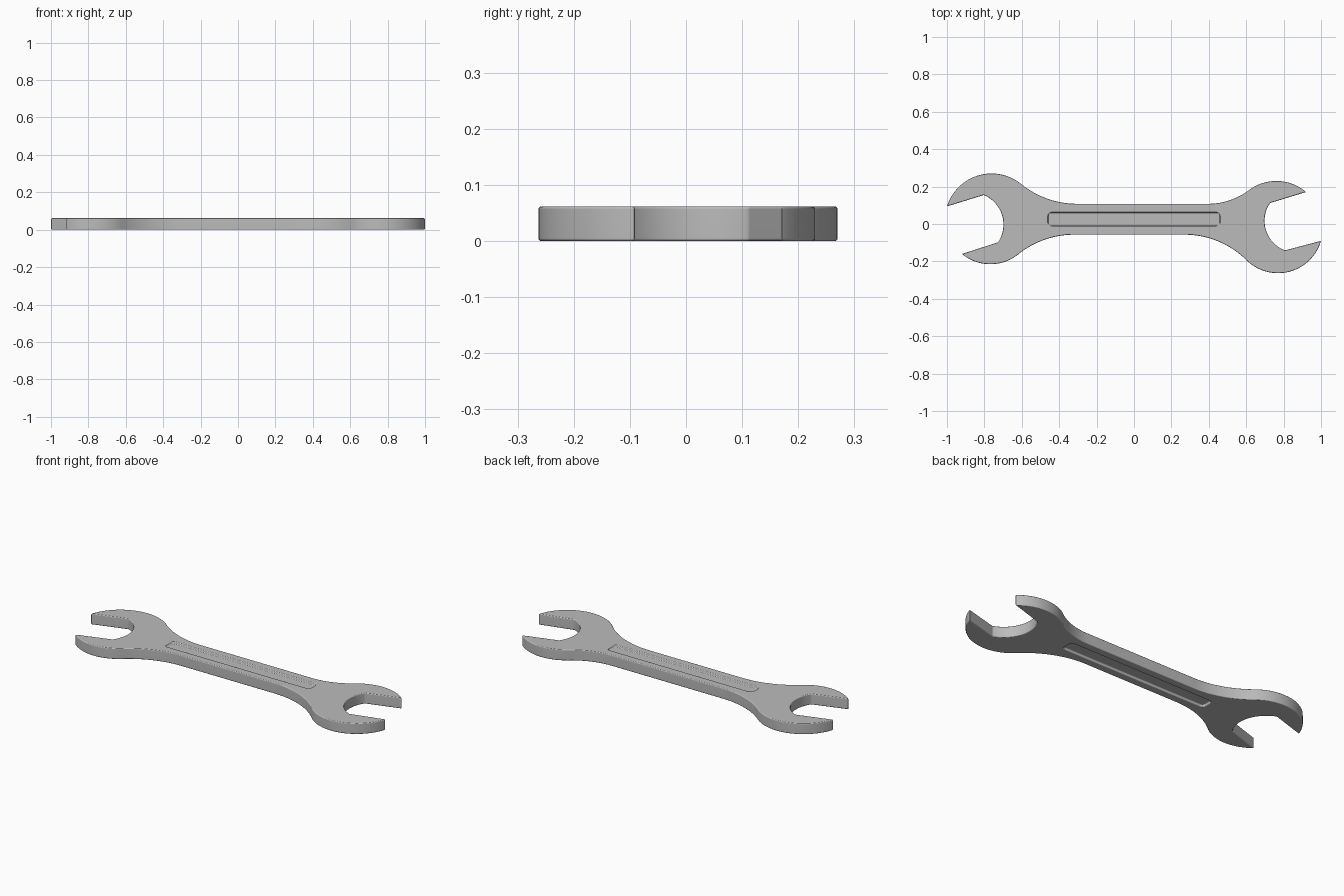
import bpy, bmesh, math
from mathutils import Vector

if "Cube" in bpy.data.objects:
    bpy.data.objects.remove(bpy.data.objects["Cube"], do_unlink=True)

THICK = 0.062
HANDLE_TOP, HANDLE_BOTTOM = 0.108, -0.057


def arc(a, mid, b, steps=16):
    """Points of the circular arc from a through mid to b."""
    (ax, ay), (bx, by), (cx, cy) = a, mid, b
    d = 2 * (ax * (by - cy) + bx * (cy - ay) + cx * (ay - by))
    sa, sb, sc = ax * ax + ay * ay, bx * bx + by * by, cx * cx + cy * cy
    ox = (sa * (by - cy) + sb * (cy - ay) + sc * (ay - by)) / d
    oy = (sa * (cx - bx) + sb * (ax - cx) + sc * (bx - ax)) / d
    r = math.hypot(ax - ox, ay - oy)
    start, via, end = (math.atan2(p[1] - oy, p[0] - ox) for p in (a, mid, b))
    full = 2 * math.pi
    sweep = (end - start) % full
    if (via - start) % full > sweep:
        sweep -= full
    return [(ox + r * math.cos(start + sweep * i / steps),
             oy + r * math.sin(start + sweep * i / steps)) for i in range(steps + 1)]


def neck(handle, head):
    """Concave curve leaving the straight handle tangentially, towards the head."""
    dx, dy = head[0] - handle[0], head[1] - handle[1]
    r = (dx * dx + dy * dy) / (2 * dy)
    half = math.asin(dx / abs(r)) / 2
    mid = (handle[0] + abs(r) * math.sin(half), handle[1] + r * (1 - math.cos(half)))
    return arc(handle, mid, head)


def prism(bm, outline, z0, z1):
    """Extrude a closed outline between two heights."""
    face = bm.faces.new([bm.verts.new((x, y, z0)) for x, y in outline])
    ext = bmesh.ops.extrude_face_region(bm, geom=[face])
    top = [v for v in ext["geom"] if isinstance(v, bmesh.types.BMVert)]
    bmesh.ops.translate(bm, verts=top, vec=Vector((0, 0, z1 - z0)))
    bmesh.ops.recalc_face_normals(bm, faces=bm.faces)


def to_object(name, bm):
    mesh = bpy.data.meshes.new(name)
    bm.to_mesh(mesh)
    bm.free()
    obj = bpy.data.objects.new(name, mesh)
    bpy.context.collection.objects.link(obj)
    return obj


# Outline, clockwise from the upper tip of the right-hand-side (-x) head
sections = [
    arc((-1.0, 0.094), (-0.77, 0.27), (-0.61, 0.219), 26),       # upper jaw
    neck((-0.305, HANDLE_TOP), (-0.61, 0.219))[::-1],
    neck((0.395, HANDLE_TOP), (0.62, 0.185)),
    arc((0.62, 0.185), (0.765, 0.23), (0.92, 0.171), 20),        # upper jaw
    arc((0.727, 0.112), (0.698, 0.01), (0.807, -0.141)),         # opening
    arc((1.0, -0.09), (0.77, -0.263), (0.60, -0.192), 26),       # lower jaw
    neck((0.27, HANDLE_BOTTOM), (0.60, -0.192))[::-1],
    neck((-0.32, HANDLE_BOTTOM), (-0.61, -0.155)),
    arc((-0.61, -0.155), (-0.765, -0.215), (-0.92, -0.16), 20),  # lower jaw
    arc((-0.727, -0.098), (-0.698, 0.0), (-0.803, 0.155)),       # opening
]
outline = []
for section in sections:
    for p in section:
        if not outline or math.dist(p, outline[-1]) > 0.001:
            outline.append(p)

bm = bmesh.new()
prism(bm, outline, 0, THICK)
wrench = to_object("wrench_body", bm)

# Shallow rounded grooves on both sides of the handle
HALF_LENGTH, HALF_WIDTH, RADIUS, DEPTH = 0.46, 0.036, 0.02, 0.012
MIDDLE = (HANDLE_TOP + HANDLE_BOTTOM) / 2
slot = []
for quarter, (sx, sy) in enumerate([(1, 1), (-1, 1), (-1, -1), (1, -1)]):
    for i in range(7):
        t = (quarter + i / 6) * math.pi / 2
        slot.append((sx * (HALF_LENGTH - RADIUS) + RADIUS * math.cos(t),
                     MIDDLE + sy * (HALF_WIDTH - RADIUS) + RADIUS * math.sin(t)))
bm = bmesh.new()
prism(bm, slot, THICK - DEPTH, THICK + 0.05)
prism(bm, slot, -0.05, DEPTH)
cutter = to_object("groove_cutter", bm)
cutter.hide_render = True

cut = wrench.modifiers.new("grooves", "BOOLEAN")
cut.operation = "DIFFERENCE"
cut.solver = "EXACT"
cut.object = cutter

# Softened rims
bevel = wrench.modifiers.new("soft_edges", "BEVEL")
bevel.width = 0.005
bevel.segments = 3
bevel.limit_method = "ANGLE"
bevel.angle_limit = math.radians(35)
bevel.use_clamp_overlap = False

bpy.ops.object.select_all(action="DESELECT")
wrench.select_set(True)
bpy.context.view_layer.objects.active = wrench
for name in ("grooves", "soft_edges"):
    bpy.ops.object.modifier_apply(modifier=name)
bpy.data.objects.remove(cutter, do_unlink=True)

# Plain steel colour
steel = bpy.data.materials.new("steel_grey")
steel.use_nodes = True
grey = (0.5, 0.5, 0.5, 1)
steel.diffuse_color = grey
steel.node_tree.nodes["Principled BSDF"].inputs["Base Color"].default_value = grey
wrench.data.materials.clear()
wrench.data.materials.append(steel)

bpy.ops.object.shade_smooth_by_angle(angle=math.radians(35))
weighted = wrench.modifiers.new("flat_face_normals", "WEIGHTED_NORMAL")
weighted.keep_sharp = True
